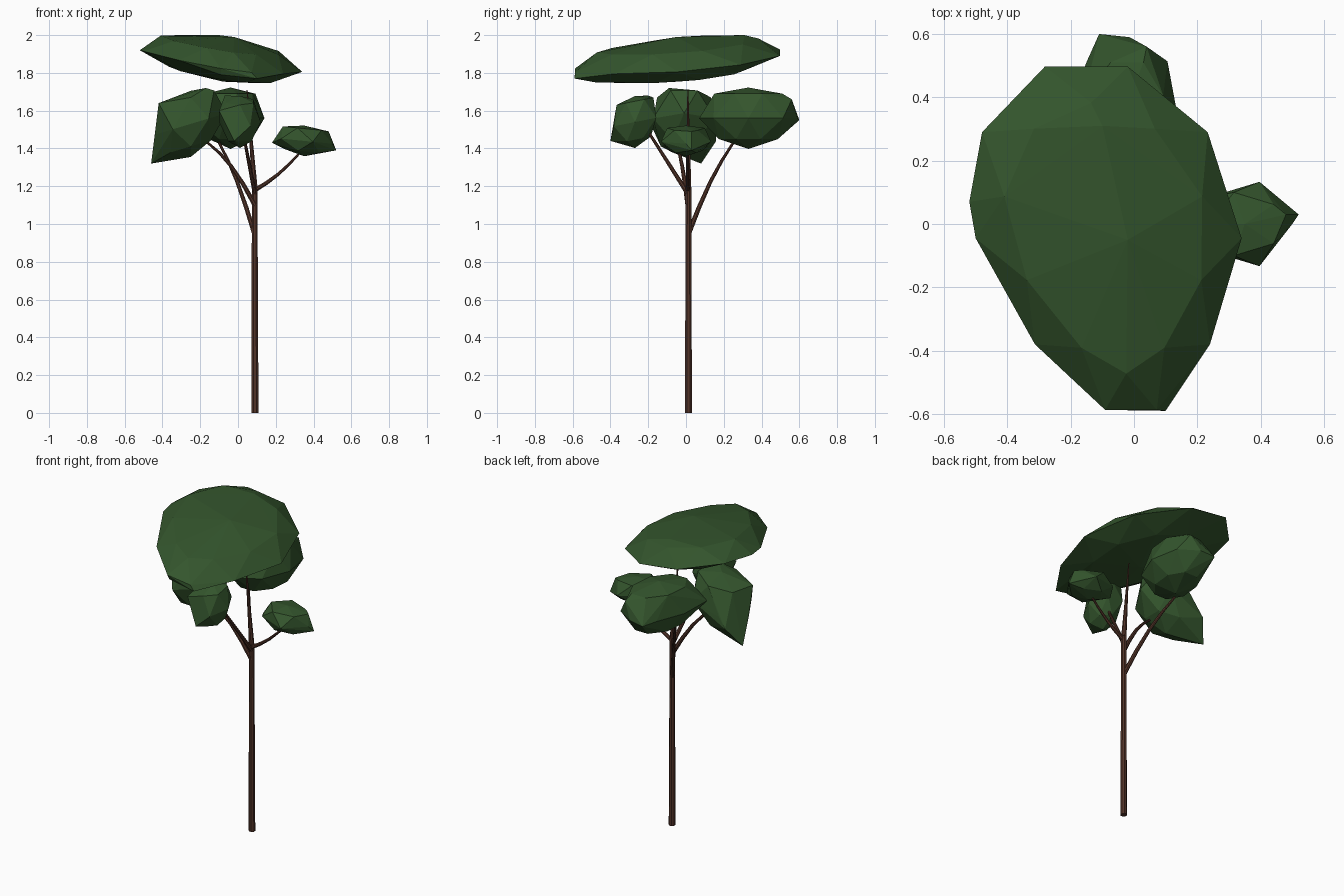
import bpy, bmesh, math
from mathutils import Vector

cube = bpy.data.objects.get("Cube")
if cube:
    bpy.data.objects.remove(cube, do_unlink=True)


def material(name, red, green, blue):
    colour = (red, green, blue, 1)
    mat = bpy.data.materials.new(name)
    mat.use_nodes = True
    mat.diffuse_color = colour
    shader = mat.node_tree.nodes["Principled BSDF"]
    shader.inputs["Base Color"].default_value = colour
    return mat


leaf_green = material("leaf green", red=.034, green=.091, blue=.026)
bark_brown = material("bark brown", red=.085, green=.034, blue=.022)


def finish(name, bm, mat):
    bmesh.ops.recalc_face_normals(bm, faces=bm.faces)
    mesh = bpy.data.meshes.new(name)
    bm.to_mesh(mesh)
    bm.free()
    mesh.materials.append(mat)
    bpy.context.collection.objects.link(bpy.data.objects.new(name, mesh))


def ring_angles(sides, offset=0):
    return [math.tau * (k + offset) / sides for k in range(sides)]


def leaf_clump(name, centre, radii, sides, lean_x=0, lean_y=0, skew=0, narrow_front=0, tips=()):
    """Faceted foliage: hull of a wide waist ring, two staggered narrower rings,
    two poles and a few protruding tips."""
    bm = bmesh.new()
    centre = Vector(centre)
    width, depth, height = radii

    def corner(angle, scale, level):
        side, back = math.cos(angle), math.sin(angle)
        y = depth * scale * back
        x = width * scale * side * (1 + narrow_front * back * (1 - back)) + skew * y
        z = height * level + lean_x * x + lean_y * y
        bm.verts.new(centre + Vector((x, y, z)))

    for angle in ring_angles(sides):
        corner(angle, scale=1, level=0)
    for angle in ring_angles(sides, offset=.5):
        corner(angle, scale=.75, level=1)
        corner(angle, scale=.65, level=-.85)
    for pole in (-1.25, 1.25):
        corner(angle=0, scale=0, level=pole)
    for tip in tips:
        bm.verts.new(tip)

    hull = bmesh.ops.convex_hull(bm, input=bm.verts)
    inside = [v for v in hull["geom_interior"] if isinstance(v, bmesh.types.BMVert)]
    bmesh.ops.delete(bm, geom=inside, context='VERTS')
    finish(name, bm, leaf_green)


def limb(name, start, end, thick, thin, arch=0, sides=8, steps=4):
    """Tapering tube from start to end, arched up or down in the middle."""
    bm = bmesh.new()
    start, end = Vector(start), Vector(end)
    along = (end - start).normalized()
    across = along.cross(Vector((0, 1, 0))).normalized()
    over = along.cross(across)
    rings = []
    for step in range(steps + 1):
        t = step / steps
        middle = start.lerp(end, t)
        middle.z += arch * math.sin(math.pi * t)
        radius = thick + (thin - thick) * t
        rings.append([bm.verts.new(middle + radius * (across * math.cos(a) + over * math.sin(a)))
                      for a in ring_angles(sides, offset=.5)])
    for lower, upper in zip(rings, rings[1:]):
        for k in range(sides):
            n = (k + 1) % sides
            bm.faces.new((lower[k], lower[n], upper[n], upper[k]))
    bm.faces.new(rings[0])
    bm.faces.new(rings[-1])
    finish(name, bm, bark_brown)


# Trunk: a straight pole and the tapering leader above it
fork = (.088, .013, 1.2)
limb("trunk", start=(.09, .013, 0), end=fork, thick=.02, thin=.016)
limb("trunk_leader", start=fork, end=(.048, .01, 1.71), thick=.016, thin=.003)

# Branches, each reaching into its own clump
limb("back_branch", start=(.09, .01, .94), end=(-.1, .25, 1.43), thick=.014, thin=.007, arch=.04)
limb("left_branch", start=(.09, .01, 1.1), end=(-.16, -.05, 1.43), thick=.014, thin=.007, arch=.04)
limb("front_branch", start=(.09, .01, 1.16), end=(.02, -.22, 1.52), thick=.013, thin=.007)
limb("right_branch", start=(.09, .01, 1.18), end=(.34, .01, 1.39), thick=.013, thin=.006, arch=-.02)

# Wide flat crown, broad at the back and drooping to a narrow front
leaf_clump("crown", centre=(-.08, -.045, 1.86), radii=(.42, .57, .085), sides=10,
           lean_x=-.13, lean_y=.07, skew=-.13, narrow_front=.2,
           tips=[(-.52, .07, 1.92), (.1, -.59, 1.77), (-.09, -.57, 1.79), (.05, -.48, 1.75),
                 (-.02, -.05, 1.99), (-.1, .31, 2)])

# Lower clumps
leaf_clump("back_clump", centre=(-.04, .33, 1.56), radii=(.18, .26, .13), sides=8, skew=.1,
           tips=[(-.11, .6, 1.55), (.04, .56, 1.66), (-.25, .14, 1.58)])
leaf_clump("left_clump", centre=(-.25, -.01, 1.53), radii=(.19, .19, .14), sides=6, lean_x=.3,
           tips=[(-.46, .08, 1.32), (-.42, -.08, 1.64), (-.39, .16, 1.44), (-.17, -.09, 1.72)])
leaf_clump("front_clump", centre=(.01, -.27, 1.54), radii=(.11, .13, .11), sides=6, lean_y=.2,
           tips=[(-.02, -.4, 1.44), (-.1, -.37, 1.6), (-.07, -.2, 1.68)])
leaf_clump("right_clump", centre=(.35, 0, 1.44), radii=(.15, .14, .065), sides=5, lean_x=-.1,
           tips=[(.18, 0, 1.43), (.52, .03, 1.39), (.48, .03, 1.49)])
